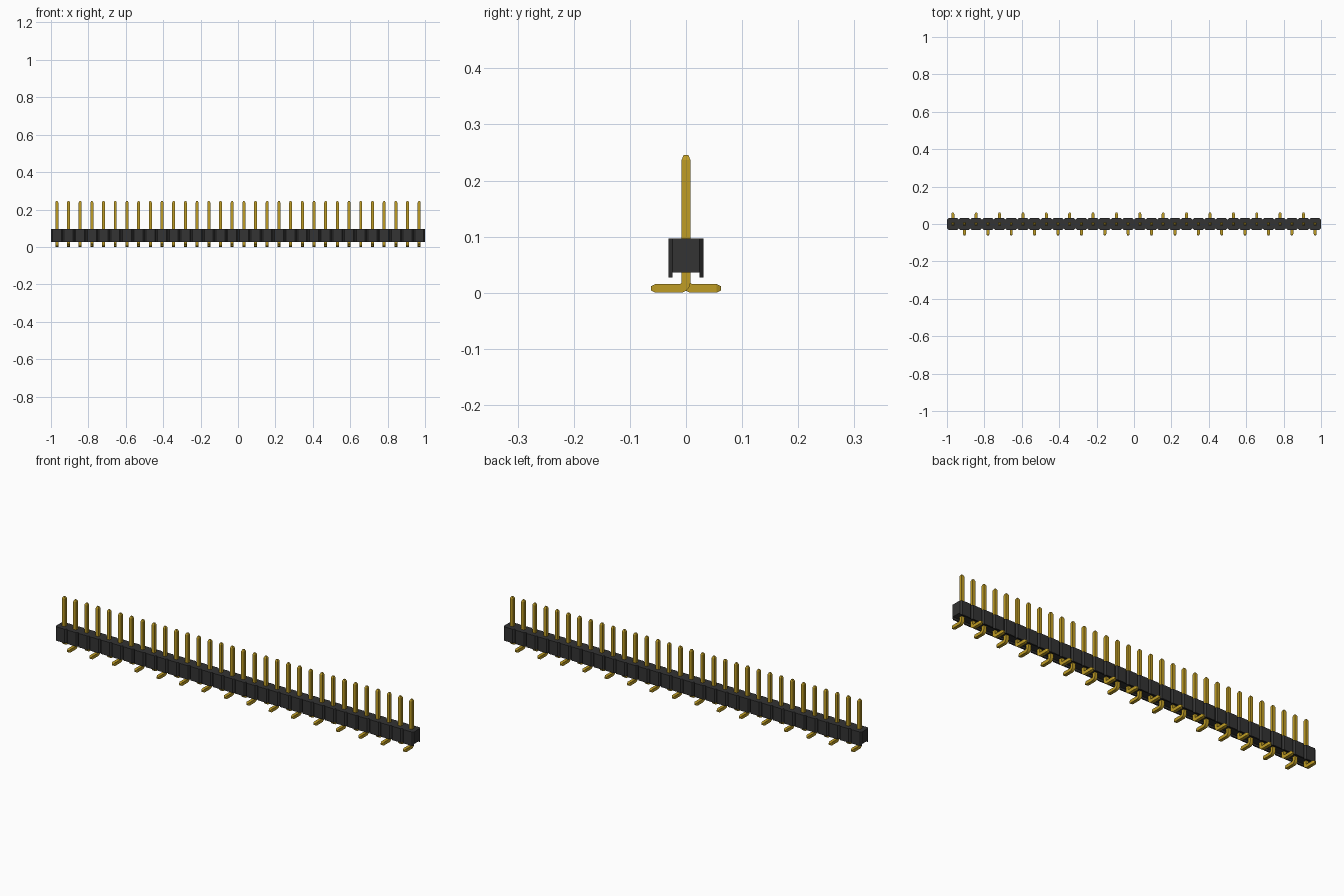
import bpy, bmesh, math
from mathutils import Vector

cube = bpy.data.objects.get("Cube")
if cube:
    bpy.data.objects.remove(cube)

COUNT = 32
PITCH = 2 / COUNT
HALF = PITCH / 2
CHAMFER = 0.0075
PIN = 0.0079      # half thickness of a pin
BEND = 0.011      # centreline radius of the bend


def material(name, colour, roughness, metallic=0):
    m = bpy.data.materials.new(name)
    m.use_nodes = True
    m.diffuse_color = (*colour, 1)
    shader = m.node_tree.nodes["Principled BSDF"]
    shader.inputs["Base Color"].default_value = (*colour, 1)
    shader.inputs["Roughness"].default_value = roughness
    shader.inputs["Metallic"].default_value = metallic
    return m


black = material("black plastic", (0.033, 0.033, 0.033), 0.6)
gold = material("gold metal", (0.52, 0.335, 0.018), 0.4)


def prism(bm, outline, z0, z1):
    """Extrude a flat outline from z0 up to z1."""
    face = bm.faces.new([bm.verts.new((x, y, z0)) for x, y in outline])
    ext = bmesh.ops.extrude_face_region(bm, geom=[face], use_keep_orig=True)
    verts = [g for g in ext["geom"] if isinstance(g, bmesh.types.BMVert)]
    bmesh.ops.translate(bm, verts=verts, vec=(0, 0, z1 - z0))


def finish(bm, name, mat):
    bmesh.ops.recalc_face_normals(bm, faces=bm.faces)
    mesh = bpy.data.meshes.new(name)
    bm.to_mesh(mesh)
    bm.free()
    mesh.materials.append(mat)
    return mesh


def place(mesh, name, x=0, turn=0):
    ob = bpy.data.objects.new(name, mesh)
    ob.location.x = x
    ob.rotation_euler.z = turn
    bpy.context.collection.objects.link(ob)


centres = [-1 + PITCH * (i + 0.5) for i in range(COUNT)]
inner = HALF - CHAMFER

# Plastic housing: a row of chamfered cells with a groove along the underside
bm = bmesh.new()
front = []
for c in centres:
    front += [(c - HALF, -inner), (c - inner, -HALF), (c + inner, -HALF)]
front.append((1, -inner))
back = [(x, -y) for x, y in reversed(front)]
prism(bm, front + back, 0.036, 0.097)
for c in centres:
    for s in (-1, 1):
        prism(bm, [(c - HALF, s * inner), (c - inner, s * HALF),
                   (c + inner, s * HALF), (c + HALF, s * inner)], 0.027, 0.036)
place(finish(bm, "housing", black), "housing")

# Bent pin: square section swept along a path of (y, z, angle, half size)
path = [(0, 0.2455, 0, PIN / 2), (0, 0.237, 0, PIN)]
for k in range(7):
    a = math.pi / 2 * k / 6
    path.append((BEND * (1 - math.cos(a)), PIN + BEND * (1 - math.sin(a)), a, PIN))
path += [(0.054, PIN, math.pi / 2, PIN), (0.062, PIN, math.pi / 2, PIN / 2)]

bm = bmesh.new()
rings = []
for y, z, a, h in path:
    side = Vector((0, math.cos(a), math.sin(a)))
    rings.append([bm.verts.new(Vector((u * h, y, z)) + side * v * h)
                  for u, v in ((-1, -1), (1, -1), (1, 1), (-1, 1))])
for r, s in zip(rings, rings[1:]):
    for i in range(4):
        j = (i + 1) % 4
        bm.faces.new((r[i], r[j], s[j], s[i]))
bm.faces.new(rings[0])
bm.faces.new(rings[-1])
pin = finish(bm, "pin", gold)

# Pins alternate between pointing back and pointing forward
for i, c in enumerate(centres):
    place(pin, f"pin_{i + 1}", c, math.pi * (i % 2))
